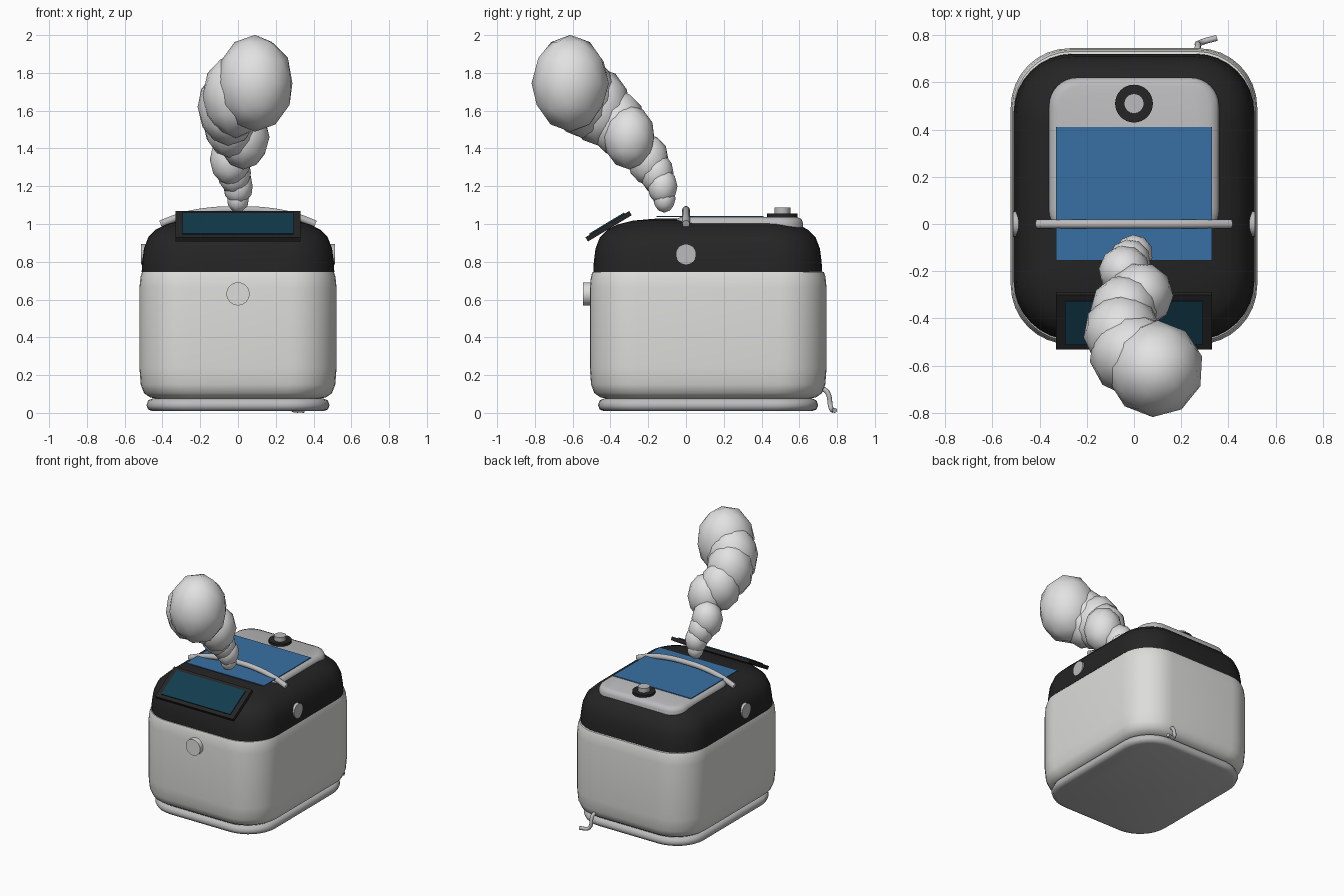
import bpy, bmesh, math
from mathutils import Vector, Matrix

cube = bpy.data.objects.get("Cube")
if cube:
    bpy.data.objects.remove(cube, do_unlink=True)


def material(name, rgb, rough=0.5):
    m = bpy.data.materials.new(name)
    m.use_nodes = True
    m.diffuse_color = (*rgb, 1)
    bsdf = next(n for n in m.node_tree.nodes if n.type == 'BSDF_PRINCIPLED')
    bsdf.inputs["Base Color"].default_value = (*rgb, 1)
    bsdf.inputs["Roughness"].default_value = rough
    return m


white = material("warm white", (0.72, 0.72, 0.70))
steam_white = material("steam white", (0.76, 0.76, 0.76))
grey = material("light grey", (0.5, 0.5, 0.51))
black = material("soft black", (0.018, 0.018, 0.018))
blue = material("blue panel", (0.04, 0.16, 0.37))
teal = material("dark teal glass", (0.006, 0.045, 0.075))


def finish(bm, name, mat, angle=40):
    bmesh.ops.recalc_face_normals(bm, faces=bm.faces)
    mesh = bpy.data.meshes.new(name)
    bm.to_mesh(mesh)
    bm.free()
    mesh.materials.append(mat)
    ob = bpy.data.objects.new(name, mesh)
    bpy.context.scene.collection.objects.link(ob)
    bpy.ops.object.select_all(action='DESELECT')
    ob.select_set(True)
    bpy.context.view_layer.objects.active = ob
    bpy.ops.object.shade_smooth_by_angle(angle=math.radians(angle))
    return ob


def rounded_ring(bm, cy, hw, hd, r, z, n=8):
    """One rounded rectangle of vertices at height z."""
    ring = []
    for k, (sx, sy) in enumerate([(1, 1), (-1, 1), (-1, -1), (1, -1)]):
        for i in range(n + 1):
            a = math.pi / 2 * (k + i / n)
            ring.append(bm.verts.new((sx * (hw - r) + r * math.cos(a),
                                      cy + sy * (hd - r) + r * math.sin(a), z)))
    return ring


def shell(name, mat, cy, hw, hd, r, profile, angle=50):
    """Stack rounded rectangles along a profile of (inset, height)."""
    bm = bmesh.new()
    rings = [rounded_ring(bm, cy, hw - i, hd - i, max(r - 0.5 * i, 0.03), z)
             for i, z in profile]
    for a, b in zip(rings, rings[1:]):
        for j in range(len(a)):
            k = (j + 1) % len(a)
            bm.faces.new((a[j], a[k], b[k], b[j]))
    bm.faces.new(rings[0])
    bm.faces.new(rings[-1])
    return finish(bm, name, mat, angle)


def cylinder(name, mat, r, depth, loc, axis='Z'):
    rot = {'X': Matrix.Rotation(math.pi / 2, 4, 'Y'),
           'Y': Matrix.Rotation(math.pi / 2, 4, 'X'), 'Z': Matrix()}[axis]
    bm = bmesh.new()
    bmesh.ops.create_cone(bm, cap_ends=True, segments=32, radius1=r, radius2=r,
                          depth=depth, matrix=Matrix.Translation(loc) @ rot)
    return finish(bm, name, mat)


def box(name, mat, size, matrix):
    bm = bmesh.new()
    bmesh.ops.create_cube(bm, size=1, matrix=matrix @ Matrix.Diagonal((*size, 1)))
    return finish(bm, name, mat, 30)


def tube(name, mat, points, radius):
    """Round bar along a smooth path, kept as a mesh."""
    cu = bpy.data.curves.new(name, 'CURVE')
    cu.dimensions = '3D'
    cu.bevel_depth = radius
    cu.bevel_resolution = 3
    cu.use_fill_caps = True
    sp = cu.splines.new('BEZIER')
    sp.bezier_points.add(len(points) - 1)
    for bp, p in zip(sp.bezier_points, points):
        bp.co = p
        bp.handle_left_type = bp.handle_right_type = 'AUTO'
    sp.resolution_u = 6
    ob = bpy.data.objects.new(name, cu)
    bpy.context.scene.collection.objects.link(ob)
    bpy.ops.object.select_all(action='DESELECT')
    ob.select_set(True)
    bpy.context.view_layer.objects.active = ob
    bpy.ops.object.convert(target='MESH')
    ob = bpy.context.view_layer.objects.active
    ob.data.materials.clear()
    ob.data.materials.append(mat)
    bpy.ops.object.shade_smooth_by_angle(angle=math.radians(50))
    return ob


# Main housing: foot ring, body and domed lid
shell("base_ring", grey, 0.117, 0.485, 0.583, 0.23,
      [(0.03, 0.01), (0.009, 0.018), (0, 0.04), (0.009, 0.066), (0.03, 0.075)])
shell("body", white, 0.1175, 0.522, 0.627, 0.25,
      [(0.1, 0.073), (0.055, 0.083), (0.024, 0.105), (0.007, 0.15), (0, 0.24),
       (0, 0.66), (0.006, 0.72), (0.014, 0.745), (0.03, 0.75)])
shell("lid", black, 0.115, 0.51, 0.606, 0.25,
      [(0, 0.745), (0.003, 0.8), (0.012, 0.87), (0.035, 0.93), (0.075, 0.97),
       (0.13, 0.998), (0.21, 1.018), (0.35, 1.03)])

# Lid insert with its blue panel
shell("lid_insert", grey, 0.28, 0.36, 0.34, 0.12,
      [(0, 0.95), (0, 1.005), (0.01, 1.027), (0.035, 1.037)])
box("blue_panel", blue, (0.66, 0.565, 0.006),
    Matrix.Translation((0, 0.1275, 1.04)))

# Steam vent
cylinder("vent_ring", black, 0.08, 0.03, (0, 0.51, 1.04))
cylinder("vent_cap", grey, 0.042, 0.05, (0, 0.51, 1.063))

# Carrying handle
tube("handle", grey, [(x, 0, 1.075 - 0.075 * (abs(x) / 0.41) ** 2.5)
                      for x in (-0.41, -0.3, -0.15, 0, 0.15, 0.3, 0.41)], 0.02)

# Tilted display
tilt = Matrix.Translation((0, -0.41, 0.988)) @ Matrix.Rotation(math.radians(31), 4, 'X')
box("display_frame", black, (0.66, 0.27, 0.026), tilt)
box("display_screen", teal, (0.585, 0.215, 0.008),
    tilt @ Matrix.Translation((0, 0, 0.016)))

# Front button and side pivots
cylinder("front_button", white, 0.061, 0.06, (0, -0.515, 0.63), 'Y')
for side, sx in (("left", 1), ("right", -1)):
    cylinder(side + "_pivot", grey, 0.054, 0.04, (sx * 0.493, 0, 0.84), 'X')

# Power cord stub
tube("power_cord", grey, [(0.265, 0.72, 0.13), (0.27, 0.748, 0.11),
                          (0.282, 0.768, 0.025), (0.35, 0.788, 0.013)], 0.013)

# Rising steam: overlapping puffs (x, y, z, radius)
puffs = [(0, -0.115, 1.135, 0.06), (0, -0.125, 1.2, 0.08),
         (-0.02, -0.155, 1.27, 0.09), (-0.04, -0.2, 1.34, 0.11),
         (0.03, -0.3, 1.46, 0.137), (-0.04, -0.36, 1.53, 0.145),
         (-0.05, -0.46, 1.62, 0.165), (-0.01, -0.55, 1.68, 0.18),
         (0.09, -0.613, 1.745, 0.205)]
for i, (x, y, z, r) in enumerate(puffs):
    bm = bmesh.new()
    bmesh.ops.create_icosphere(bm, subdivisions=2, radius=r,
                               matrix=Matrix.Translation((x, y, z))
                               @ Matrix.Rotation(i * 0.7, 4, 'Z')
                               @ Matrix.Diagonal((1, 1, 1.25, 1)))
    finish(bm, f"steam_puff_{i + 1}", steam_white)
